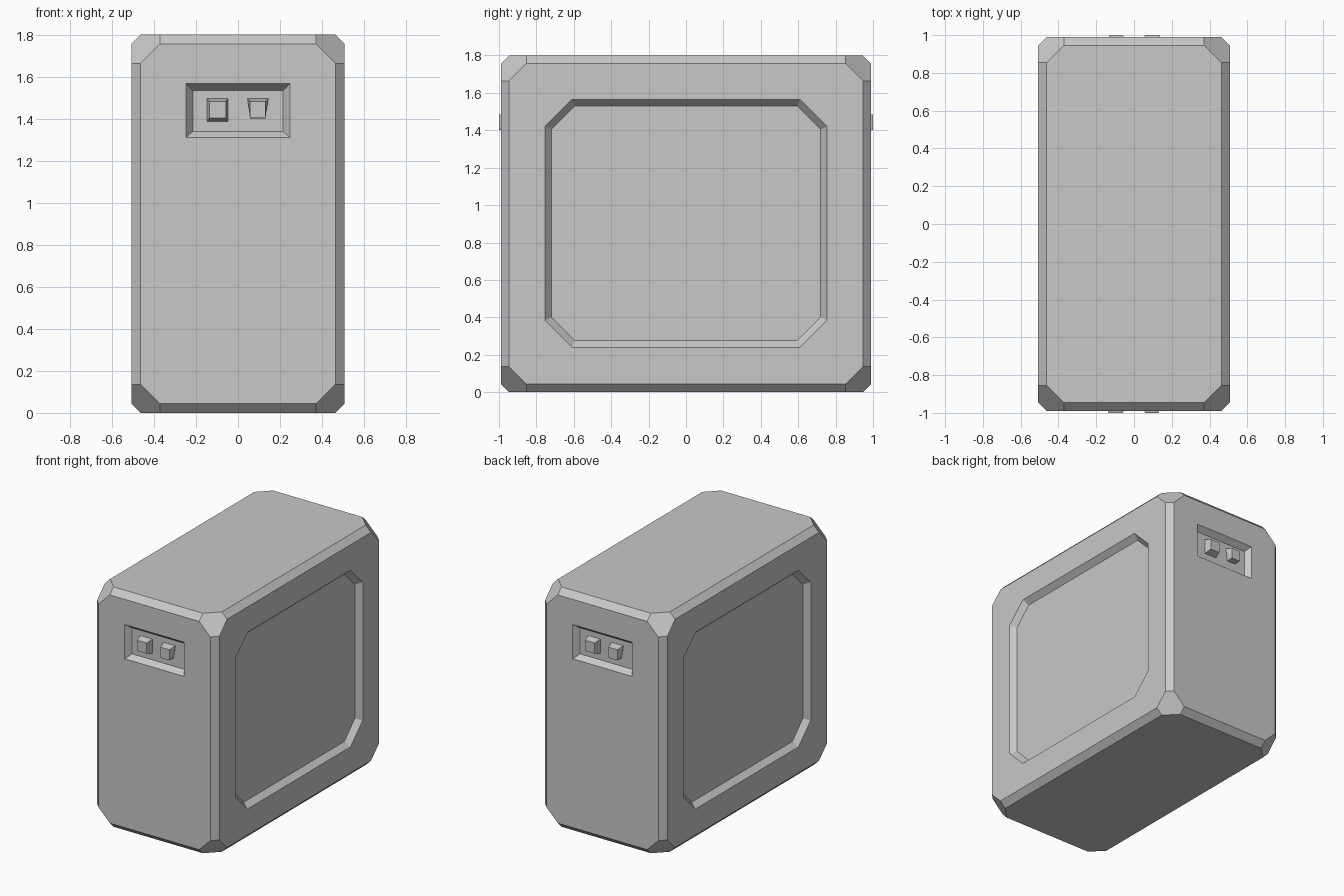
import bpy
import bmesh

HALF = (0.507, 0.99, 0.9)      # half sizes of the casing
EDGE, CORNER = 0.044, 0.136    # edge chamfer and corner cut
DEPTH = 0.041                  # depth of the recessed panels

cube = bpy.data.objects.get("Cube")
if cube:
    bpy.data.objects.remove(cube, do_unlink=True)

grey = bpy.data.materials.new("light_grey")
grey.use_nodes = True
colour = (0.58, 0.58, 0.58, 1)
grey.diffuse_color = colour
for node in grey.node_tree.nodes:
    if node.type == 'BSDF_PRINCIPLED':
        node.inputs["Base Color"].default_value = colour


def hull(name, points):
    """Convex solid with flat faces through the given points."""
    bm = bmesh.new()
    for p in points:
        bm.verts.new(p)
    bmesh.ops.convex_hull(bm, input=bm.verts)
    bmesh.ops.dissolve_limit(bm, angle_limit=0.01, verts=bm.verts, edges=bm.edges)
    bmesh.ops.recalc_face_normals(bm, faces=bm.faces)
    mesh = bpy.data.meshes.new(name)
    bm.to_mesh(mesh)
    bm.free()
    mesh.materials.append(grey)
    obj = bpy.data.objects.new(name, mesh)
    bpy.context.collection.objects.link(obj)
    return obj


def panel(half, low, high, cut=0):
    """Rectangle outline, with its corners cut off if asked."""
    if not cut:
        return [(u, z) for u in (-half, half) for z in (low, high)]
    pts = [(u, z) for u in (-half + cut, half - cut) for z in (low, high)]
    return pts + [(u, z) for u in (-half, half) for z in (low + cut, high - cut)]


def on_end(outline, depth, s):
    return [(s * u, s * (depth - HALF[1]), z) for u, z in outline]


def on_side(outline, depth, s):
    return [(s * (HALF[0] - depth), s * u, z) for u, z in outline]


def carve(body, place, outer, inner, s):
    """Cut a recess with sloping walls into the body."""
    cutter = hull("cutter", place(outer, -0.05, s) + place(outer, 0, s)
                  + place(inner, DEPTH, s))
    cutter.hide_render = True
    mod = body.modifiers.new("recess", 'BOOLEAN')
    mod.operation = 'DIFFERENCE'
    mod.solver = 'EXACT'
    mod.object = cutter
    bpy.context.view_layer.objects.active = body
    bpy.ops.object.modifier_apply(modifier=mod.name)
    bpy.data.objects.remove(cutter, do_unlink=True)


# Casing: box with chamfered edges and planar cut corners
points = []
for sx in (-1, 1):
    for sy in (-1, 1):
        for sz in (-1, 1):
            for i in range(3):
                for j in range(3):
                    if i != j:
                        d = [0, 0, 0]
                        d[i], d[j] = EDGE, CORNER
                        points.append((sx * (HALF[0] - d[0]),
                                       sy * (HALF[1] - d[1]),
                                       HALF[2] + sz * (HALF[2] - d[2])))
casing = hull("casing", points)

# Recesses and buttons, repeated by a half turn
for s, end in ((1, "front"), (-1, "back")):
    carve(casing, on_side, panel(0.755, 0.24, 1.565, 0.145),
          panel(0.72, 0.275, 1.53, 0.125), s)
    carve(casing, on_end, panel(0.247, 1.31, 1.567),
          panel(0.215, 1.34, 1.535), s)

    # Square button with slightly sloping sides
    base = [(u - 0.097, z) for u, z in panel(0.051, 1.385, 1.497)]
    tip = [(u - 0.097, z) for u, z in panel(0.039, 1.403, 1.483)]
    hull(end + "_square_button",
         on_end(base, DEPTH + 0.003, s) + on_end(tip, -0.01, s))

    # Button whose root narrows downwards
    base = [(0.045, 1.497), (0.145, 1.497), (0.13, 1.4), (0.058, 1.4)]
    tip = [(u + 0.094, z) for u, z in panel(0.036, 1.403, 1.483)]
    hull(end + "_tapered_button",
         on_end(base, DEPTH + 0.003, s) + on_end(tip, -0.01, s))
